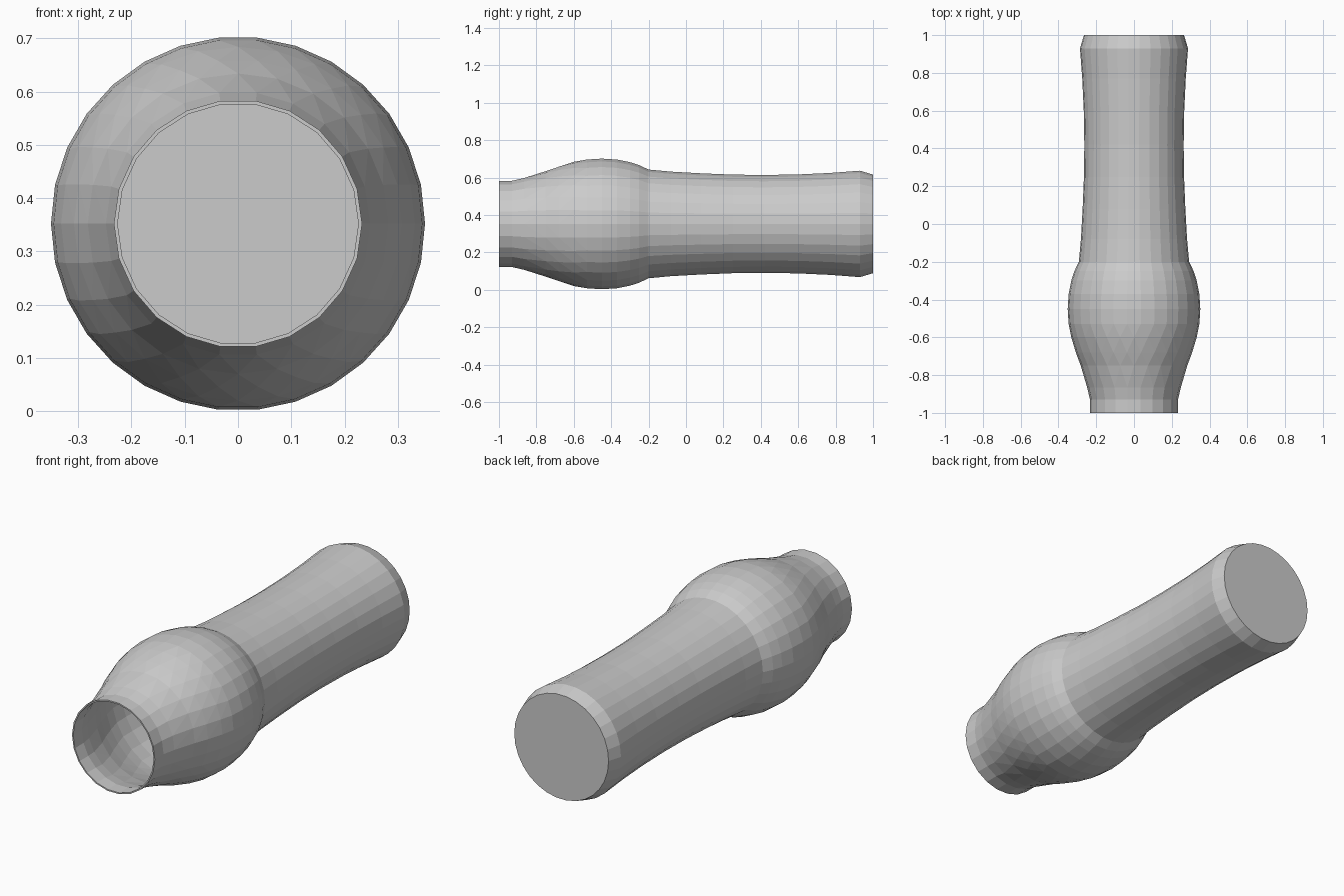
import bpy, bmesh, math

if "Cube" in bpy.data.objects:
    bpy.data.objects.remove(bpy.data.objects["Cube"])

AXIS_Z = 0.352
WALL = 0.007

# Profile along y: (y, radius, number of sides)
PROFILE = [
    (-1.0, 0.233, 22), (-0.93, 0.233, 22), (-0.865, 0.248, 22),
    (-0.75, 0.282, 24), (-0.68, 0.308, 26), (-0.60, 0.332, 28),
    (-0.53, 0.346, 30), (-0.45, 0.351, 30), (-0.37, 0.346, 30),
    (-0.30, 0.332, 30), (-0.25, 0.316, 30), (-0.20, 0.292, 30),
    (-0.08, 0.281, 30), (0.08, 0.272, 30), (0.25, 0.265, 30),
    (0.42, 0.263, 30), (0.60, 0.266, 30), (0.77, 0.274, 30),
    (0.93, 0.286, 30), (1.0, 0.265, 30),
]

bm = bmesh.new()


def ring(y, r, n):
    return [bm.verts.new((r * math.cos(2 * math.pi * i / n), y,
                          AXIS_Z + r * math.sin(2 * math.pi * i / n)))
            for i in range(n)]


def stitch(a, b):
    """Join two rings: quads if counts match, otherwise triangles by angle."""
    na, nb = len(a), len(b)
    if na == nb:
        for i in range(na):
            j = (i + 1) % na
            bm.faces.new((a[i], a[j], b[j], b[i]))
        return
    i = j = 0
    while i < na or j < nb:
        if j >= nb or (i < na and (i + 1) / na <= (j + 1) / nb):
            bm.faces.new((a[i % na], a[(i + 1) % na], b[j % nb]))
            i += 1
        else:
            bm.faces.new((a[i % na], b[(j + 1) % nb], b[j % nb]))
            j += 1


def shell(offset, end_y):
    rings = [ring(min(y, end_y), r - offset, n) for y, r, n in PROFILE]
    for a, b in zip(rings, rings[1:]):
        stitch(a, b)
    bm.faces.new(rings[-1])
    return rings[0]


# Outer skin, hollow inside, and the rim joining them
outer = shell(0.0, 1.0)
inner = shell(WALL, 1.0 - WALL)
stitch(outer, inner)
bmesh.ops.recalc_face_normals(bm, faces=bm.faces)

mesh = bpy.data.meshes.new("hollow_vessel")
bm.to_mesh(mesh)
bm.free()
vessel = bpy.data.objects.new("hollow_vessel", mesh)
bpy.context.collection.objects.link(vessel)
